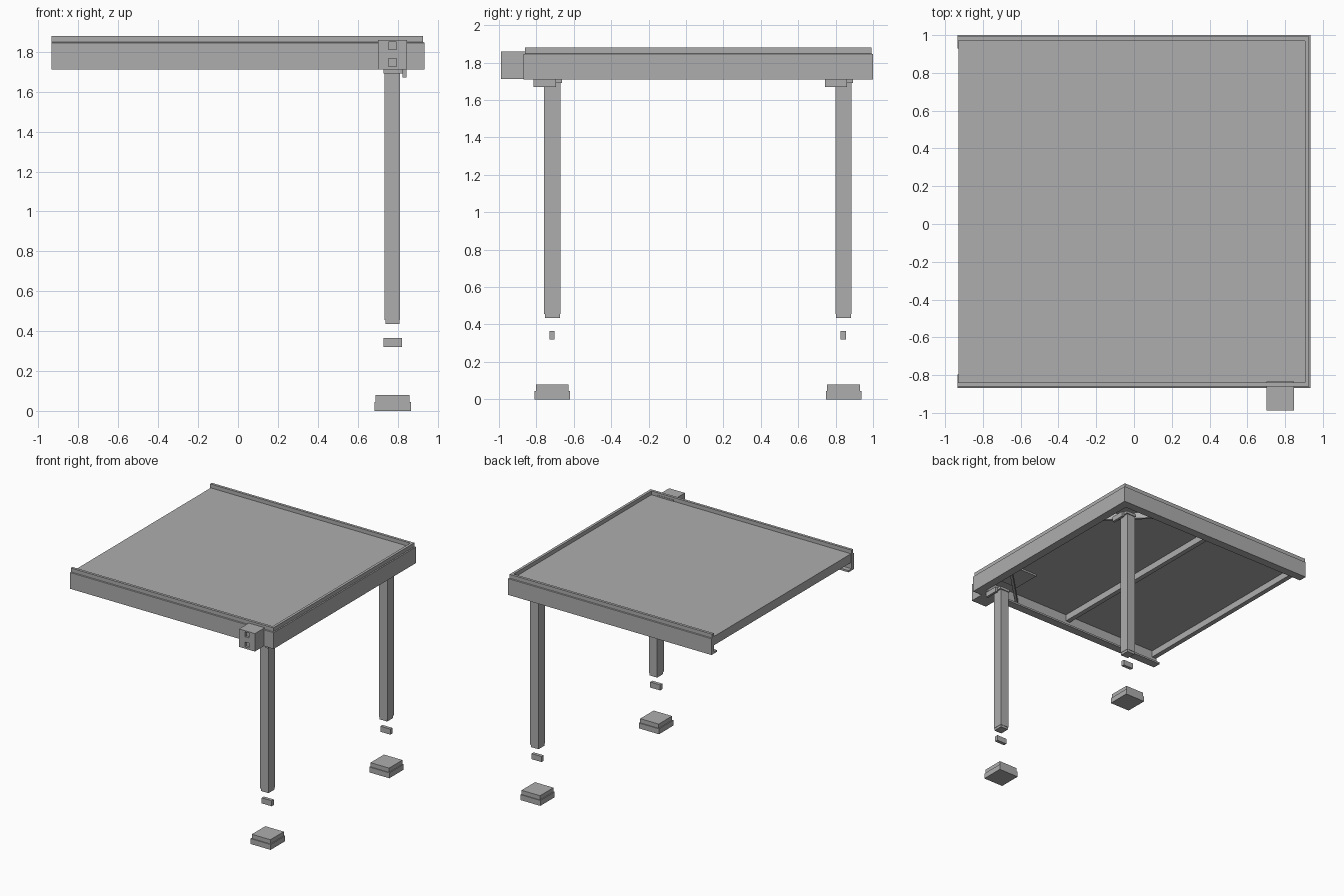
import bpy, bmesh
from mathutils import Vector

if "Cube" in bpy.data.objects:
    bpy.data.objects.remove(bpy.data.objects["Cube"], do_unlink=True)

GREY = (0.42, 0.42, 0.42, 1)
metal = bpy.data.materials.new("plain grey")
metal.use_nodes = True
metal.diffuse_color = GREY
metal.node_tree.nodes["Principled BSDF"].inputs["Base Color"].default_value = GREY


def finish(name, bm):
    bmesh.ops.recalc_face_normals(bm, faces=bm.faces)
    mesh = bpy.data.meshes.new(name)
    bm.to_mesh(mesh)
    bm.free()
    mesh.materials.append(metal)
    obj = bpy.data.objects.new(name, mesh)
    bpy.context.collection.objects.link(obj)
    return obj


def box(name, x, y, z):
    """Box spanning three (low, high) ranges."""
    bm = bmesh.new()
    bmesh.ops.create_cube(bm, size=1)
    for v in bm.verts:
        v.co = Vector([(a + b) / 2 + c * (b - a) for c, (a, b) in zip(v.co, (x, y, z))])
    return finish(name, bm)


LEFT, RIGHT, FRONT, BACK = -0.935, 0.935, -0.868, 1.0

# Edge beam: channel profile (inset, height) swept round three mitred sides
profile = [(0, 1.71), (0, 1.845), (0.008, 1.848), (0.008, 1.88), (0.03, 1.88),
           (0.03, 1.725), (0.07, 1.725), (0.07, 1.71)]
bm = bmesh.new()
rings = []
for px, py, inset_x, inset_y in [(LEFT, FRONT, 0, 1), (RIGHT, FRONT, -1, 1),
                                 (RIGHT, BACK, -1, -1), (LEFT, BACK, 0, -1)]:
    rings.append([bm.verts.new((px + inset_x * d, py + inset_y * d, z)) for d, z in profile])
n = len(profile)
for a, b in zip(rings, rings[1:]):
    for i in range(n):
        j = (i + 1) % n
        bm.faces.new((a[i], a[j], b[j], b[i]))
bm.faces.new(rings[0])
bm.faces.new(rings[-1])
finish("edge_beam", bm)

# Roof panel and the joists beneath it
inner_y = (FRONT + 0.025, BACK - 0.025)
box("roof_panel", (-0.93, RIGHT - 0.025), inner_y, (1.83, 1.848))
for name, x in (("open_edge_joist", -0.91), ("middle_joist", -0.02)):
    box(name, (x - 0.02, x + 0.02), inner_y, (1.775, 1.835))

# Diagonal corner braces, with ends buried in the beams
for name, cy, s in (("front_brace", FRONT, 1), ("back_brace", BACK, -1)):
    bm = bmesh.new()
    outline = [(0.02, 0.42), (0.02, 0.45), (0.45, 0.02), (0.42, 0.02)]
    face = bm.faces.new([bm.verts.new((RIGHT - u, cy + s * v, 1.73)) for u, v in outline])
    top = bmesh.ops.extrude_face_region(bm, geom=[face])["geom"]
    bmesh.ops.translate(bm, vec=(0, 0, 0.05),
                        verts=[g for g in top if isinstance(g, bmesh.types.BMVert)])
    finish(name, bm)

# Flat plate on the underside at the front corner
box("underside_plate", (0.59, 0.83), (-0.74, -0.5), (1.815, 1.832))

# Two legs: stepped foot, loose spacer, post and top bracket
for side, cy in (("front", -0.715), ("back", 0.843)):
    def around(h, shift=0):
        return (cy + shift - h, cy + shift + h)
    box(side + "_foot_base", (0.683, 0.867), around(0.095), (0, 0.045))
    box(side + "_foot_top", (0.69, 0.86), around(0.088), (0.045, 0.08))
    box(side + "_spacer", (0.73, 0.822), around(0.014, -0.002), (0.32, 0.366))
    box(side + "_post_base", (0.738, 0.809), around(0.04), (0.435, 0.455))
    box(side + "_post", (0.735, 0.812), around(0.043), (0.455, 1.7))
    box(side + "_cap_plate", (0.73, 0.825), around(0.051), (1.69, 1.712))
    box(side + "_bracket_tab", (0.825, 0.845), around(0.06, -0.041), (1.67, 1.712))

# Control box with two square recesses in its front
control = box("control_box", (0.702, 0.847), (-0.988, -0.835), (1.711, 1.86))
for i, z in enumerate((1.745, 1.83)):
    cutter = box("recess_cutter_%d" % i, (0.755, 0.795), (-1.02, -0.968), (z - 0.02, z + 0.02))
    mod = control.modifiers.new("recess", "BOOLEAN")
    mod.operation = "DIFFERENCE"
    mod.solver = "EXACT"
    mod.object = cutter
    cutter.hide_render = True
    cutter.hide_set(True)
